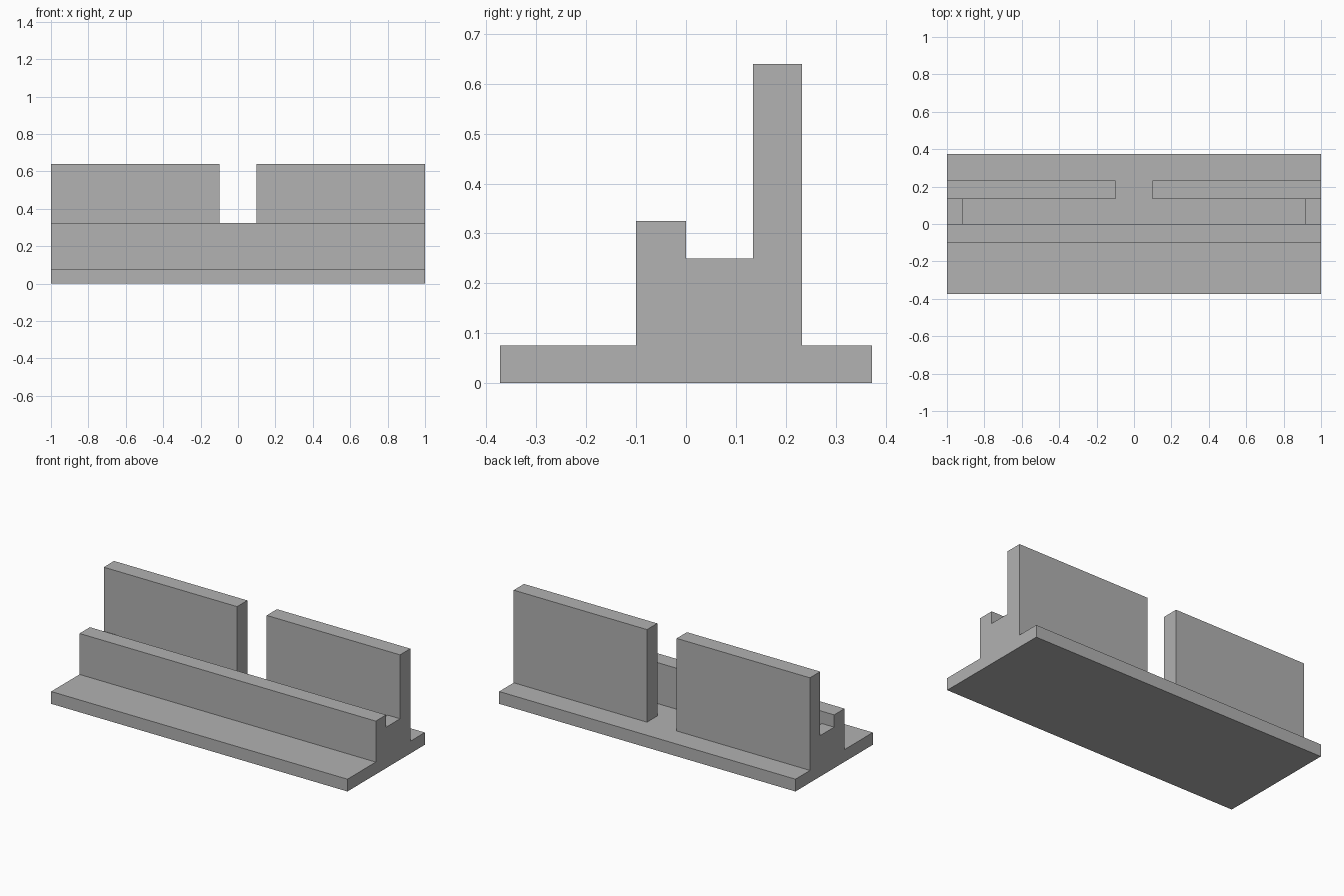
import bpy
import bmesh
from mathutils import Vector

cube = bpy.data.objects.get("Cube")
if cube:
    bpy.data.objects.remove(cube, do_unlink=True)

# Main sizes
HALF_LENGTH, HALF_DEPTH = 1.0, 0.373
BASE_TOP, SHELF_TOP, RAIL_TOP, PANEL_TOP = 0.075, 0.25, 0.325, 0.64
RAIL_FRONT, RAIL_BACK = -0.1, 0.0
PANEL_FRONT, PANEL_BACK = 0.134, 0.233
POCKET_X, GAP_X = 0.917, 0.1

grey = bpy.data.materials.new("plain grey")
grey.use_nodes = True
colour = (0.445, 0.445, 0.445, 1.0)
grey.diffuse_color = colour
grey.node_tree.nodes["Principled BSDF"].inputs["Base Color"].default_value = colour


def extrude_profile(name, points, direction):
    """Sweep a closed outline along a direction into a solid."""
    bm = bmesh.new()
    face = bm.faces.new([bm.verts.new(p) for p in points])
    result = bmesh.ops.extrude_face_region(bm, geom=[face])
    moved = [v for v in result["geom"] if isinstance(v, bmesh.types.BMVert)]
    bmesh.ops.translate(bm, verts=moved, vec=Vector(direction))
    if not any(len(e.link_faces) != 2 for e in bm.edges):
        bmesh.ops.recalc_face_normals(bm, faces=bm.faces)
    else:
        bm.faces.new([v for v in face.verts])
        bmesh.ops.recalc_face_normals(bm, faces=bm.faces)
    mesh = bpy.data.meshes.new(name)
    bm.to_mesh(mesh)
    bm.free()
    mesh.materials.append(grey)
    obj = bpy.data.objects.new(name, mesh)
    bpy.context.collection.objects.link(obj)
    return obj


# Stand: stepped end outline swept along its length
outline = [
    (-HALF_DEPTH, 0), (HALF_DEPTH, 0), (HALF_DEPTH, BASE_TOP),
    (PANEL_BACK, BASE_TOP), (PANEL_BACK, PANEL_TOP),
    (PANEL_FRONT, PANEL_TOP), (PANEL_FRONT, SHELF_TOP),
    (RAIL_BACK, SHELF_TOP), (RAIL_BACK, RAIL_TOP),
    (RAIL_FRONT, RAIL_TOP), (RAIL_FRONT, BASE_TOP),
    (-HALF_DEPTH, BASE_TOP),
]
stand = extrude_profile(
    "slotted_stand", [(-HALF_LENGTH, y, z) for y, z in outline],
    (2 * HALF_LENGTH, 0, 0))

# Cutter: long pocket between the end blocks, plus the gap in the back panel
right_side = [(POCKET_X, RAIL_BACK), (POCKET_X, PANEL_FRONT),
              (GAP_X, PANEL_FRONT), (GAP_X, PANEL_BACK + 0.05)]
plan = right_side + [(-x, y) for x, y in reversed(right_side)]
cutter = extrude_profile(
    "pocket_cutter", [(x, y, BASE_TOP) for x, y in plan], (0, 0, PANEL_TOP))
cutter.hide_render = True

# Cut the pocket and gap, then remove the cutter
cut = stand.modifiers.new("pocket", "BOOLEAN")
cut.operation = "DIFFERENCE"
cut.solver = "EXACT"
cut.object = cutter
bpy.context.view_layer.objects.active = stand
stand.select_set(True)
bpy.ops.object.modifier_apply(modifier=cut.name)
bpy.data.objects.remove(cutter, do_unlink=True)

# Merge coplanar pieces so each flat side is clean
bm = bmesh.new()
bm.from_mesh(stand.data)
bmesh.ops.remove_doubles(bm, verts=bm.verts, dist=0.0001)
bmesh.ops.dissolve_limit(bm, angle_limit=0.01, verts=bm.verts, edges=bm.edges)
bm.to_mesh(stand.data)
bm.free()
